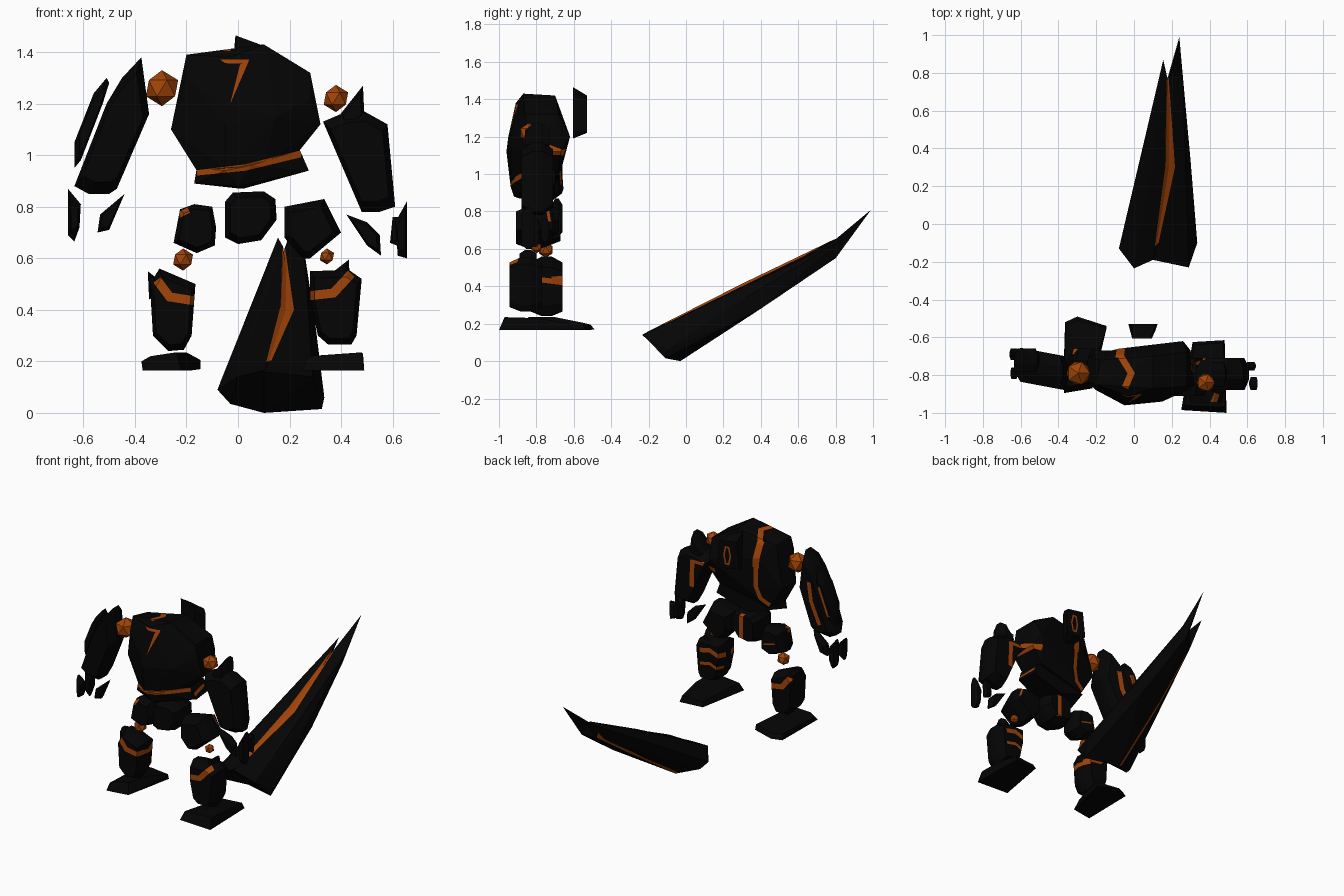
import bpy, bmesh, math
from mathutils import Vector


def material(name, rgb):
    m = bpy.data.materials.new(name)
    m.diffuse_color = (*rgb, 1)
    return m


STONE = material("black stone", (0.0014, 0.0014, 0.0014))
EMBER = material("ember orange", (0.36, 0.058, 0.0025))


def hull(name, points):
    """Faceted convex rock wrapped around the points."""
    bm = bmesh.new()
    for p in points:
        bm.verts.new(p)
    bmesh.ops.convex_hull(bm, input=bm.verts[:])
    bmesh.ops.delete(bm, geom=[v for v in bm.verts if not v.link_faces], context='VERTS')
    bmesh.ops.recalc_face_normals(bm, faces=bm.faces[:])
    me = bpy.data.meshes.new(name)
    bm.to_mesh(me)
    bm.free()
    me.materials.append(STONE)
    me.materials.append(EMBER)
    ob = bpy.data.objects.new(name, me)
    bpy.context.collection.objects.link(ob)
    return ob


def rock(name, outline, y0, y1, shrink=0.7, skew=0):
    """Rock with the given (x, z) outline, chamfered towards its front and back."""
    cx = sum(p[0] for p in outline) / len(outline)
    cz = sum(p[1] for p in outline) / len(outline)
    d = y1 - y0
    pts = []
    for f, s in ((0, shrink), (0.35, 1), (0.65, 1), (1, shrink)):
        pts += [(cx + (x - cx) * s, y0 + f * d + skew * (x - cx), cz + (z - cz) * s)
                for x, z in outline]
    return hull(name, pts)


def paint(ob, poly, axis=1, sign=-1):
    """Cut a convex polygon into the faces pointing along axis and colour it."""
    u, v = [i for i in range(3) if i != axis]
    area = sum(a[0] * b[1] - b[0] * a[1] for a, b in zip(poly, poly[1:] + poly[:1]))
    if area < 0:
        poly = poly[::-1]
    sides = []
    for a, b in zip(poly, poly[1:] + poly[:1]):
        co, no = Vector((0, 0, 0)), Vector((0, 0, 0))
        co[u], co[v] = a
        no[u], no[v] = a[1] - b[1], b[0] - a[0]
        sides.append((co, no.normalized()))
    bm = bmesh.new()
    bm.from_mesh(ob.data)

    def facing():
        bm.normal_update()
        return [f for f in bm.faces if f.normal[axis] * sign > 0.05]

    for co, no in sides:
        fs = facing()
        geom = set(fs)
        for f in fs:
            geom.update(f.edges)
            geom.update(f.verts)
        bmesh.ops.bisect_plane(bm, geom=list(geom), dist=1e-5, plane_co=co, plane_no=no)
    for f in facing():
        c = f.calc_center_median()
        if all((c - co).dot(no) > 0 for co, no in sides):
            f.material_index = 1
    bm.to_mesh(ob.data)
    bm.free()


def stripe(ob, path, width, axis=1, sign=-1):
    """Painted line of constant width along a path."""
    for a, b in zip(path, path[1:]):
        a, b = Vector(a), Vector(b)
        d = (b - a).normalized()
        n = Vector((-d.y, d.x)) * width / 2
        e = d * width * 0.2
        paint(ob, [tuple(p) for p in (a - e - n, b + e - n, b + e + n, a - e + n)], axis, sign)


# Torso and waist
torso = hull("torso", [
    (-.2, -.85, 1.39), (-.18, -.72, 1.37), (.1, -.87, 1.43), (.1, -.7, 1.42),
    (.28, -.86, 1.32), (.28, -.68, 1.32), (.28, -.88, 1.22), (.26, -.62, 1.2),
    (-.08, -.69, 1.36), (-.08, -.66, 1.28), (-.2, -.88, 1.3), (-.03, -.91, 1.38), (-.06, -.95, 1.2),
    (.15, -.94, 1.15), (-.05, -.96, 1.12), (-.26, -.82, 1.1), (-.24, -.7, 1.1),
    (.32, -.85, 1.12), (.3, -.67, 1.12), (0, -.66, 1.05), (-.16, -.85, .94),
    (-.14, -.7, .94), (-.05, -.94, .95), (.1, -.91, .96), (.24, -.85, 1.02), (.22, -.68, 1.02)])
waist = hull("waist", [
    (-.17, -.85, .89), (-.16, -.85, .95), (-.15, -.7, .93), (0, -.92, .88), (.01, -.89, .87),
    (.02, -.7, .87), (.275, -.84, .94), (.26, -.7, .94), (.24, -.86, 1.02), (.23, -.7, 1.02),
    (.05, -.935, .96), (-.05, -.94, .94)])
for part in (torso, waist):
    paint(part, [(-.16, .921), (.03, .94), (.03, .965), (-.16, .942)])
    paint(part, [(.03, .94), (.245, .992), (.245, 1.02), (.03, .965)])
paint(torso, [(-.07, 1.372), (-.05, 1.357), (.03, 1.355), (.045, 1.372)])
paint(torso, [(.008, 1.352), (.042, 1.365), (-.03, 1.2)])
stripe(torso, [(-.07, -.7), (-.015, -.79), (-.045, -.86)], .035, 2, 1)
stripe(torso, [(-.075, 1.37), (-.065, 1.22)], .045, 1, 1)
stripe(torso, [(-.065, 1.22), (-.06, 1.08), (-.085, 1.0), (-.14, .965)], .03, 1, 1)
stripe(torso, [(-.78, 1.16), (-.65, 1.11)], .03, 0, 1)
stripe(torso, [(.24, 1.12), (.3, 1.115)], .03, 1, 1)
stripe(waist, [(-.84, .97), (-.72, .985)], .02, 0, 1)

# Floating slab behind the head position, with a ring rune on its back
slab = hull("back_slab", [
    (x, y, z) for y, k in ((-.605, 0), (-.56, .02), (-.53, .03))
    for x, z in ((-.01, 1.465 - k * 1.5), (.085 + k, 1.43 - k), (.095 + k, 1.40 - k),
                 (.095 + k, 1.23), (.07, 1.19 + k), (-k, 1.21 + k))])
ring = [(.06 + .024 * math.cos(i * math.pi / 3), 1.31 + .065 * math.sin(i * math.pi / 3))
        for i in range(7)]
stripe(slab, ring, .012, 1, 1)

# Arms
arm = rock("left_arm", [(-.375, 1.38), (-.365, 1.24), (-.345, 1.16), (-.47, .87), (-.5, .85),
                        (-.58, .85), (-.635, .88), (-.51, 1.2), (-.45, 1.3)], -.86, -.68, .8, -.15)
stripe(arm, [(-.45, 1.2), (-.47, 1.08), (-.54, .95)], .033, 1, 1)
plate = rock("left_arm_plate", [(-.51, 1.3), (-.5, 1.28), (-.525, 1.2), (-.61, .98), (-.635, .95),
                                (-.635, 1.05), (-.56, 1.24)], -.78, -.66)
stripe(plate, [(-.54, 1.2), (-.61, 1.02)], .02, 1, 1)
arm = rock("right_arm", [(.33, 1.13), (.4, 1.16), (.49, 1.17), (.58, 1.12), (.61, .8), (.55, .78),
                         (.48, .78), (.42, .92)], -.88, -.71, .8)
stripe(arm, [(.37, 1.1), (.45, 1.1)], .022, 1, 1)
stripe(arm, [(.45, 1.1), (.455, .93)], .033, 1, 1)
rock("right_arm_spike", [(.39, 1.15), (.485, 1.27), (.49, 1.16), (.43, 1.05)], -.86, -.73)

# Fingers
for side, fingers in {
    "left": [([(-.66, .87), (-.61, .81), (-.615, .72), (-.635, .665), (-.66, .69)], -.72, -.66),
             ([(-.655, .84), (-.615, .8), (-.62, .71), (-.65, .69)], -.82, -.76),
             ([(-.44, .85), (-.5, .71), (-.545, .7), (-.535, .77)], -.79, -.73)],
    "right": [([(.655, .82), (.655, .6), (.62, .61), (.61, .74)], -.88, -.81),
              ([(.645, .76), (.64, .64), (.59, .66), (.6, .76)], -.775, -.73),
              ([(.42, .77), (.5, .74), (.55, .69), (.555, .61), (.5, .65)], -.84, -.78)],
}.items():
    for i, (outline, y0, y1) in enumerate(fingers):
        rock(f"{side}_finger_{i + 1}", outline, y0, y1)

# Pelvis and hips
pelvis = rock("pelvis", [(-.05, .82), (-.02, .855), (.1, .86), (.145, .83), (.15, .75), (.09, .67),
                         (0, .655), (-.05, .68)], -.88, -.68, .78)
stripe(pelvis, [(.06, .84), (.06, .69)], .028, 1, 1)
hip = rock("left_hip", [(-.225, .79), (-.17, .81), (-.1, .8), (-.085, .72), (-.09, .65),
                        (-.16, .62), (-.25, .66)], -.83, -.67, .78)
stripe(hip, [(-.225, .77), (-.195, .785)], .022)
stripe(hip, [(-.2, .72), (-.12, .7)], .01, 1, 1)
hip = rock("right_hip", [(.18, .8), (.335, .83), (.335, .75), (.4, .7), (.28, .6), (.25, .6),
                         (.18, .68)], -.91, -.71, .75)
stripe(hip, [(-.74, .81), (-.73, .75)], .015, 0, 1)

# Shins with glowing chevrons front and back
shin = rock("left_shin", [(-.342, .5), (-.305, .56), (-.165, .5), (-.18, .3), (-.21, .245),
                          (-.27, .24), (-.33, .3)], -.83, -.66, .82)
for s in (-1, 1):
    stripe(shin, [(-.31, .51), (-.265, .45), (-.17, .435)], .035, 1, s)
stripe(shin, [(-.78, .435), (-.66, .42)], .028, 0, 1)
rock("left_shin_spike", [(-.35, .55), (-.345, .44), (-.29, .47), (-.3, .51)], -.79, -.69)
shin = rock("right_shin", [(.28, .55), (.43, .555), (.48, .52), (.46, .3), (.44, .265), (.35, .265),
                           (.31, .3), (.28, .44)], -.945, -.77, .82)
stripe(shin, [(.28, .455), (.37, .465), (.435, .535)], .035, 1, -1)
stripe(shin, [(.28, .46), (.36, .49), (.43, .475)], .03, 1, 1)
stripe(shin, [(.29, .37), (.36, .40), (.43, .385)], .02, 1, 1)
rock("right_shin_spike", [(.36, .54), (.43, .595), (.435, .5), (.38, .48)], -.89, -.8)

# Feet
hull("left_foot", [
    (-.365, -.52, .165), (-.3, -.49, .17), (-.145, -.54, .17), (-.18, -.68, .165), (-.22, -.87, .165),
    (-.37, -.895, .165), (-.375, -.85, .2), (-.34, -.86, .22), (-.24, -.84, .235), (-.2, -.7, .235),
    (-.145, -.55, .205), (-.3, -.51, .195), (-.36, -.54, .2)])
hull("right_foot", [
    (.25, -.985, .165), (.49, -1.0, .165), (.48, -.615, .165), (.31, -.625, .17), (.27, -.96, .22),
    (.48, -.97, .235), (.485, -.8, .23), (.47, -.63, .205), (.32, -.64, .2)])

# Joint orbs
for name, loc, r in (("left_shoulder_orb", (-.295, -.79, 1.26), .07),
                     ("right_shoulder_orb", (.38, -.84, 1.22), .053),
                     ("left_knee_orb", (-.213, -.75, .595), .043),
                     ("right_knee_orb", (.345, -.8, .607), .031)):
    bpy.ops.mesh.primitive_ico_sphere_add(subdivisions=1, radius=r, location=loc)
    bpy.context.object.name = name
    bpy.context.object.data.materials.append(EMBER)

# Great split blade: two shards meeting along a glowing ridge, and a swept tip
left = hull("blade_left_shard", [
    (-.08, -.13, .09), (-.03, -.11, .035), (0, -.235, .14), (.1, -.19, .165), (.11, -.12, .2),
    (.13, -.1, .195), (.165, .3, .414), (.215, .3, .378), (.175, .78, .645), (.155, .87, .68),
    (.1, -.03, 0), (.12, .4, .285), (.15, .75, .53)])
right = hull("blade_right_shard", [
    (.1, -.19, .16), (.29, -.23, .14), (.335, -.1, .06), (.325, -.11, .015), (.1, -.03, 0),
    (.305, .2, .28), (.3, .33, .345), (.257, .8, .63), (.215, .3, .378), (.18, .78, .635),
    (.12, -.12, .19), (.12, .4, .285), (.28, .4, .28), (.23, .8, .55), (.15, .75, .53)])
hull("blade_tip", [(.257, .8, .63), (.18, .78, .635), (.23, .8, .55), (.24, .99, .81)])
for shard in (left, right):
    paint(shard, [(.11, -.12), (.13, -.1), (.217, .3), (.165, .3)], 2, 1)
    paint(shard, [(.165, .3), (.217, .3), (.182, .8), (.172, .76)], 2, 1)
# Thin glow along the underside of the left shard
paint(left, [(.08, -.03), (.102, -.03), (.122, .4), (.103, .4)], 2, -1)
paint(left, [(.103, .4), (.122, .4), (.152, .75), (.14, .75)], 2, -1)
